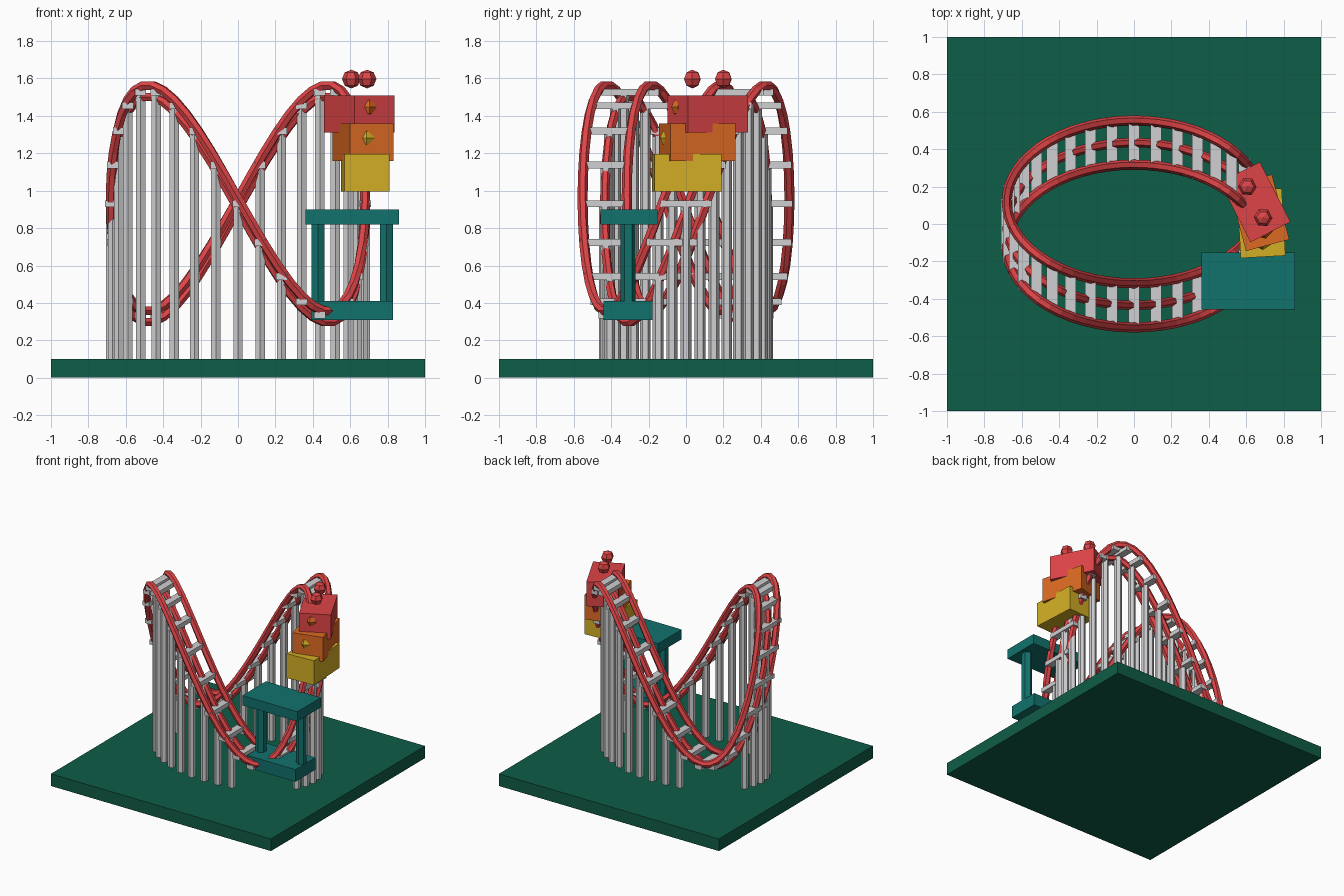
import bpy, bmesh, math
from mathutils import Matrix, Vector

if "Cube" in bpy.data.objects:
    bpy.data.objects.remove(bpy.data.objects["Cube"])

RX, RY, MID, AMP = 0.68, 0.435, 0.93, 0.605   # track loop shape


def srgb(*c):
    return [((v / 255 + 0.055) / 1.055) ** 2.4 if v > 10 else v / 3294.6 for v in c] + [1]


def material(name, *c):
    m = bpy.data.materials.new(name)
    m.diffuse_color = srgb(*c)
    m.use_nodes = True
    m.node_tree.nodes["Principled BSDF"].inputs["Base Color"].default_value = m.diffuse_color
    return m


RED = material("red", 222, 68, 71)
ORANGE = material("orange", 220, 106, 34)
YELLOW = material("yellow", 212, 175, 38)
GREEN = material("dark green", 15, 93, 71)
TEAL = material("teal", 17, 114, 109)
GREY = material("light grey", 208, 208, 210)


def finish(name, bm, mat):
    bmesh.ops.recalc_face_normals(bm, faces=bm.faces[:])
    me = bpy.data.meshes.new(name)
    bm.to_mesh(me)
    bm.free()
    me.materials.append(mat)
    ob = bpy.data.objects.new(name, me)
    bpy.context.collection.objects.link(ob)
    return ob


def add_box(bm, center, size, turn=0):
    m = (Matrix.Translation(center) @ Matrix.Rotation(turn, 4, 'Z')
         @ Matrix.Diagonal((*size, 1)))
    bmesh.ops.create_cube(bm, size=1, matrix=m)


def add_post(bm, x, y, z0, z1, r):
    bmesh.ops.create_cone(bm, cap_ends=True, segments=6, radius1=r, radius2=r, depth=z1 - z0,
                          matrix=Matrix.Translation((x, y, (z0 + z1) / 2)))


def track(t):
    return Vector((RX * math.cos(t), RY * math.sin(t), MID + AMP * math.sin(2 * t)))


def rail(name, dy, dz, r, steps=60, sides=6):
    # closed hexagonal tube along the track
    bm = bmesh.new()
    rings = []
    for i in range(steps):
        t = math.tau * i / steps
        tan = (track(t + 0.01) - track(t - 0.01)).normalized()
        side = tan.cross(Vector((0, 0, 1))).normalized()
        up = side.cross(tan)
        c = track(t) + Vector((0, dy, dz))
        rings.append([bm.verts.new(c + r * (math.cos(a) * side + math.sin(a) * up))
                      for a in (math.tau * k / sides for k in range(sides))])
    for i in range(steps):
        a, b = rings[i], rings[(i + 1) % steps]
        for k in range(sides):
            n = (k + 1) % sides
            bm.faces.new((a[k], a[n], b[n], b[k]))
    finish(name, bm, RED)


# ground slab
bm = bmesh.new()
add_box(bm, (0, 0, 0.05), (2, 2, 0.1))
finish("base", bm, GREEN)

# two running rails and the lower spine
rail("rail_front", -0.118, 0.03, 0.027)
rail("rail_back", 0.118, 0.03, 0.027)
rail("spine_rail", 0, -0.03, 0.025)

# cross ties, and support posts except in the low dips
ties, posts = bmesh.new(), bmesh.new()
for i in range(36):
    p = track(math.radians(10 * i))
    add_box(ties, p, (0.06, 0.27, 0.036))
    if p.z > 0.5:
        add_post(posts, p.x, p.y, 0.1, p.z - 0.01, 0.029)
finish("cross_ties", ties, GREY)
finish("support_posts", posts, GREY)

# station
bm = bmesh.new()
add_box(bm, (0.61, -0.31, 0.36), (0.44, 0.26, 0.1))
finish("station_platform", bm, TEAL)
bm = bmesh.new()
add_box(bm, (0.61, -0.305, 0.86), (0.5, 0.305, 0.08))
finish("station_roof", bm, TEAL)
bm = bmesh.new()
for s in (-1, 1):
    add_post(bm, 0.61 + s * 0.183, -0.31, 0.4, 0.83, 0.04)
finish("station_columns", bm, TEAL)

# train cars, each with two riders
for name, mat, x, y, z, deg in (("rear", YELLOW, 0.68, 0.004, 1.095, 3.3),
                                ("middle", ORANGE, 0.668, 0.06, 1.26, 15),
                                ("lead", RED, 0.648, 0.117, 1.41, 27)):
    turn = math.radians(deg)
    bm = bmesh.new()
    add_box(bm, (x, y, z), (0.24, 0.36, 0.2), turn)
    finish(name + "_car", bm, mat)
    bm = bmesh.new()
    for s in (-1, 1):
        m = (Matrix.Translation((x, y, z)) @ Matrix.Rotation(turn, 4, 'Z')
             @ Matrix.Translation((0, 0.093 * s, 0.187)))
        bmesh.ops.create_uvsphere(bm, u_segments=6, v_segments=4, radius=0.05, matrix=m)
    finish(name + "_rider_heads", bm, mat)
